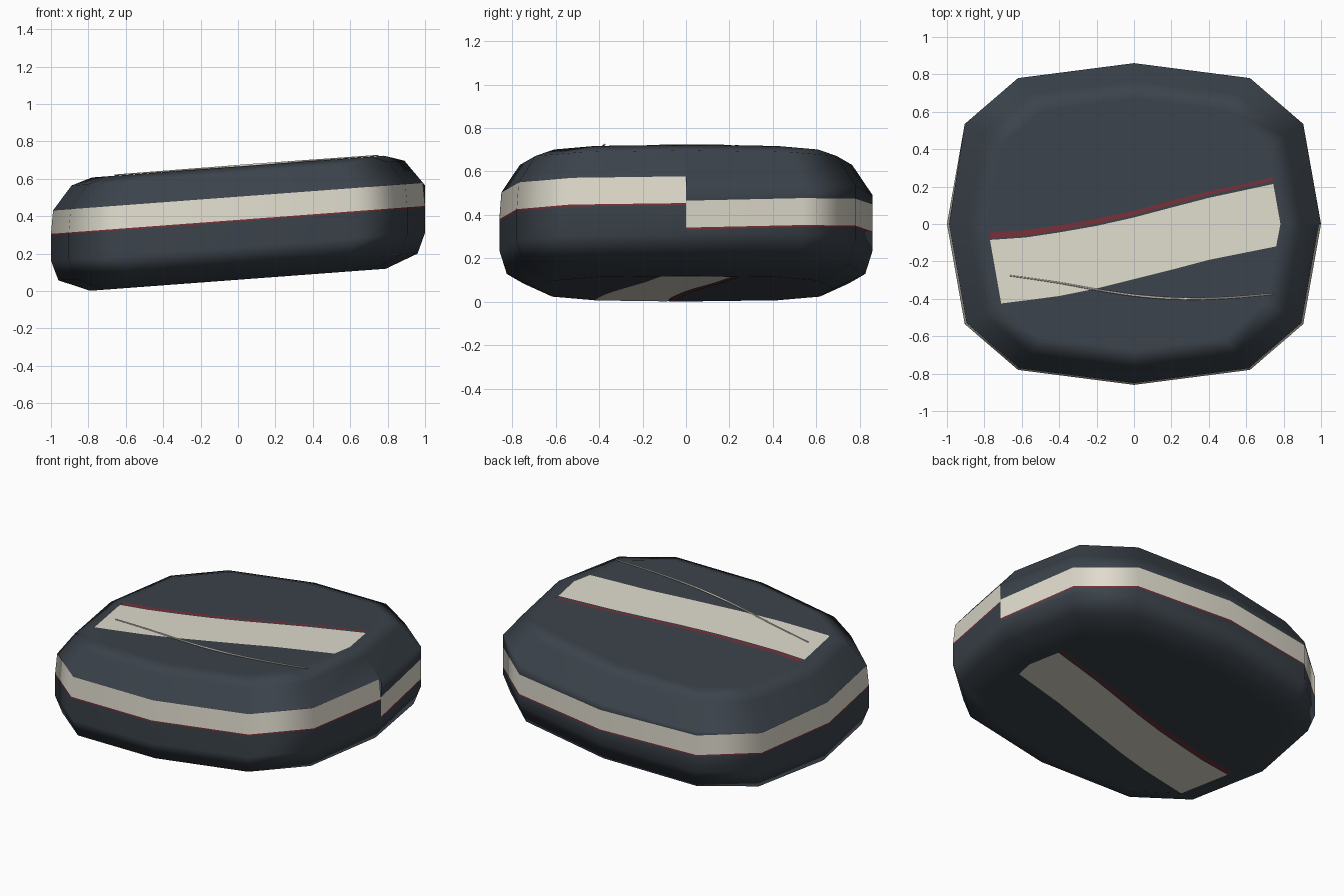
import bpy
from mathutils import Vector

if "Cube" in bpy.data.objects:
    bpy.data.objects.remove(bpy.data.objects["Cube"])

SHEAR = 0.0745          # the whole body rises gently towards +x
BOTTOM, TOP = 0.06, 0.665


def material(name, rgb):
    m = bpy.data.materials.new(name)
    m.use_nodes = True
    col = (*rgb, 1)
    m.diffuse_color = col
    bsdf = m.node_tree.nodes["Principled BSDF"]
    bsdf.inputs["Base Color"].default_value = col
    bsdf.inputs["Roughness"].default_value = 0.7
    return m


slate = material("slate", (0.044, 0.056, 0.07))
cream = material("cream", (0.74, 0.71, 0.61))
red = material("dark red", (0.19, 0.03, 0.04))


def build(name, verts, faces, mats):
    me = bpy.data.meshes.new(name)
    me.from_pydata([(x, y, z + SHEAR * x) for x, y, z in verts], [], faces)
    for m in mats:
        me.materials.append(m)
    ob = bpy.data.objects.new(name, me)
    bpy.context.collection.objects.link(ob)
    return ob


# Twelve-sided outline, starting and ending at the seam on +x
quarter = [(1, 0), (0.905, 0.535), (0.62, 0.78)]
half = quarter + [(0, 0.86)] + [(-x, y) for x, y in quarter[::-1]]
outline = half + [(x, -y) for x, y in half[-2::-1]]


# Body: each column carries the profile plus the edges of the climbing band
def column(i):
    centre = 0.327 + 0.113 * min(i / 6, 1)
    low, high = centre - 0.06, centre + 0.064
    shoulder = max(0.49, high + 0.002)
    taper = lambda z: 1 - max(0, z - 0.49) * 0.8
    return [(0.79, BOTTOM), (0.96, 0.128), (1, 0.237), (1, low - 0.009), (1, low),
            (taper(high), high), (taper(shoulder), shoulder), (0.89, 0.63), (0.78, TOP)]


columns = [column(i) for i in range(len(outline))]
rows, count = len(columns[0]), len(outline)
verts = [(x * s, y * s, z) for (x, y), col in zip(outline, columns) for s, z in col]
faces, slots = [], []
for i in range(count - 1):
    for r in range(rows - 1):
        a, b = i * rows + r, (i + 1) * rows + r
        faces.append((a, b, b + 1, a + 1))
        slots.append({3: 2, 4: 1}.get(r, 0))
faces.append([i * rows + rows - 1 for i in range(count - 1)])
faces.append([i * rows for i in reversed(range(count - 1))])
slots += [0, 0]
body = build("pebble_body", verts, faces, [slate, cream, red])
body.data.polygons.foreach_set("material_index", slots)
body.data.polygons.foreach_set("use_smooth", [True] * len(slots))
weld = body.modifiers.new("weld", "WELD")
weld.merge_threshold = 0.0005
normals = body.modifiers.new("even_normals", "WEIGHTED_NORMAL")
normals.weight = 90

# Painted stripes on the top and the underside
upper = [(-0.77, -0.085), (-0.58, -0.072), (-0.4, -0.045), (-0.2, -0.01), (0, 0.035),
         (0.2, 0.088), (0.4, 0.14), (0.745, 0.214)]
lower = [(-0.71, -0.425), (-0.55, -0.405), (-0.4, -0.385), (-0.2, -0.345), (0, -0.295),
         (0.2, -0.245), (0.4, -0.192), (0.76, -0.12)]


def stripe(name, edge_a, edge_b, z, mat, tip=None):
    n = len(edge_a)
    pts = [(x, y, z) for x, y in edge_a + edge_b]
    quads = [(i, n + i, n + i + 1, i + 1) for i in range(n - 1)]
    if tip:
        pts.append((*tip, z))
        quads.append((n - 1, 2 * n - 1, 2 * n))
    if z < TOP / 2:
        quads = [q[::-1] for q in quads]
    build(name, pts, quads, [mat])


def line_edge(start, end):
    n = len(upper) - 1
    return [(x, y + start + (end - start) * i / n) for i, (x, y) in enumerate(upper)]


for side, z in (("top", TOP + 0.002), ("under", BOTTOM - 0.001)):
    stripe(side + "_stripe", upper, lower, z, cream, tip=(0.783, 0))
    stripe(side + "_accent_line", line_edge(0.04, 0.034), line_edge(0.007, 0.017), z, red)

# Fine tapered strand lying on top
path = [(-0.663, -0.276), (-0.4, -0.315), (-0.13, -0.363), (0.085, -0.39),
        (0.3, -0.4), (0.51, -0.394), (0.75, -0.374)]
curve = bpy.data.curves.new("strand", "CURVE")
curve.dimensions = "3D"
curve.bevel_depth = 0.006
curve.bevel_resolution = 1
curve.use_fill_caps = True
spline = curve.splines.new("BEZIER")
spline.bezier_points.add(len(path) - 1)
for i, (p, (x, y)) in enumerate(zip(spline.bezier_points, path)):
    p.co = Vector((x, y, TOP + 0.004 + SHEAR * x))
    p.handle_left_type = p.handle_right_type = "AUTO"
    p.radius = 0.55 + 0.45 * (1 - abs(i - 3) / 3)
curve.materials.append(cream)
bpy.context.collection.objects.link(bpy.data.objects.new("strand", curve))
